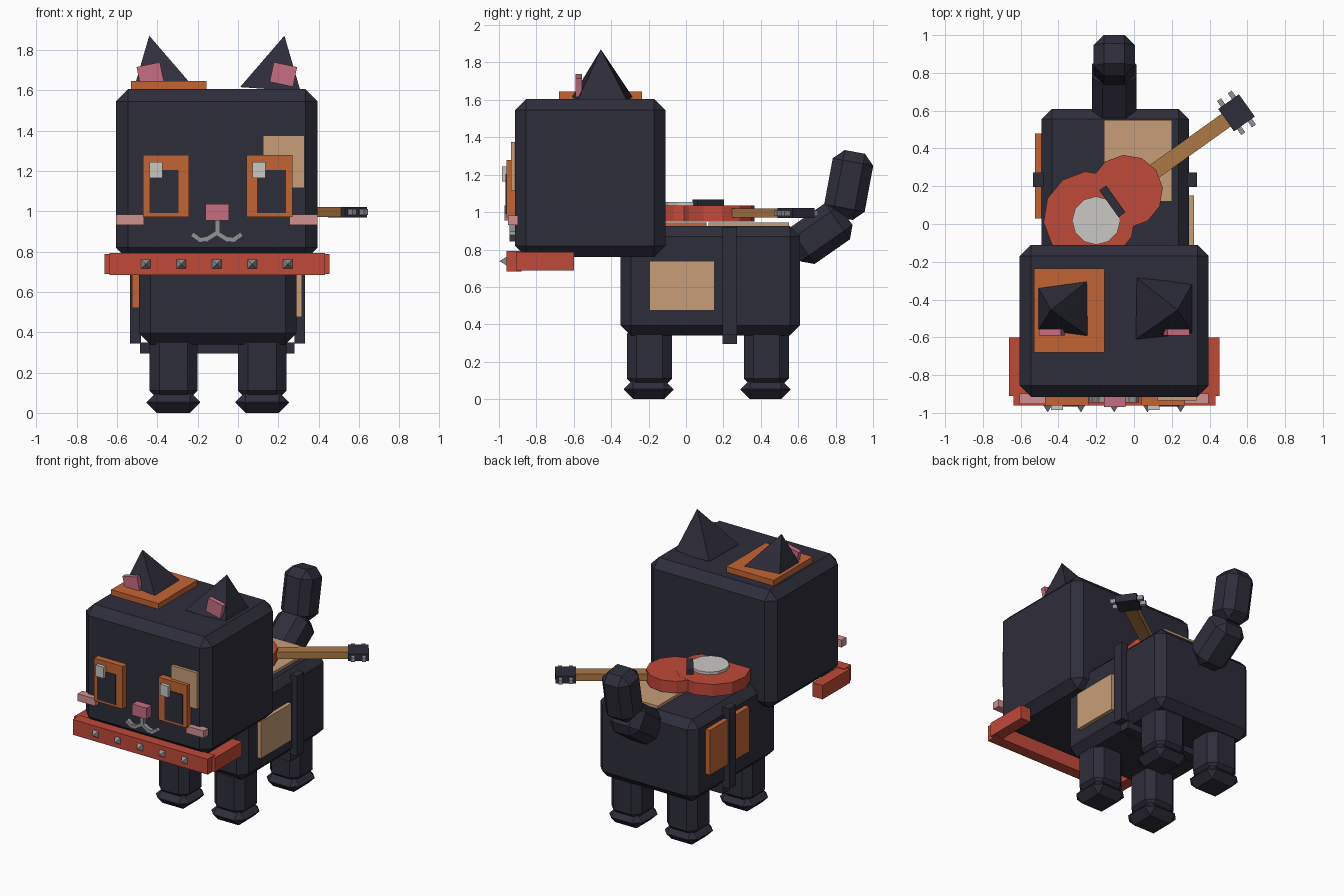
import bpy, bmesh, math
from mathutils import Matrix, Vector, Euler

if "Cube" in bpy.data.objects:
    bpy.data.objects.remove(bpy.data.objects["Cube"])

def mat(name, r, g, b):
    m = bpy.data.materials.new(name)
    m.diffuse_color = (r, g, b, 1)
    m.use_nodes = True
    m.node_tree.nodes["Principled BSDF"].inputs["Base Color"].default_value = m.diffuse_color
    return m

FUR = mat("dark_fur", 0.027, 0.026, 0.043)
ORANGE = mat("orange", 0.55, 0.13, 0.034)
RED = mat("red", 0.53, 0.067, 0.042)
TAN = mat("tan", 0.58, 0.34, 0.19)
PINK = mat("pink", 0.57, 0.155, 0.22)
BLUSH = mat("light_pink", 0.64, 0.28, 0.28)
WHITE = mat("off_white", 0.60, 0.58, 0.55)
METAL = mat("grey_metal", 0.28, 0.29, 0.31)
WOOD = mat("neck_wood", 0.43, 0.19, 0.06)
CX = -0.105  # mirror plane of the animal

def finish(name, bm, m):
    bmesh.ops.recalc_face_normals(bm, faces=bm.faces)
    me = bpy.data.meshes.new(name)
    bm.to_mesh(me)
    bm.free()
    me.materials.append(m)
    ob = bpy.data.objects.new(name, me)
    bpy.context.collection.objects.link(ob)
    return ob

def box(name, c, s, m, bevel=0, rot=(0, 0, 0)):
    """Box from centre, size, optional chamfer and rotation in degrees."""
    bm = bmesh.new()
    bmesh.ops.create_cube(bm, size=1)
    bmesh.ops.scale(bm, vec=s, verts=bm.verts)
    if bevel:
        bmesh.ops.bevel(bm, geom=bm.edges[:], offset=bevel, segments=1, affect='EDGES')
    e = Euler([math.radians(a) for a in rot])
    bm.transform(Matrix.Translation(c) @ e.to_matrix().to_4x4())
    return finish(name, bm, m)

def span(name, x, y, z, m, bevel=0):
    """Box from its three ranges."""
    r = (x, y, z)
    return box(name, [(a + b) / 2 for a, b in r], [b - a for a, b in r], m, bevel)

def disc(name, x, y, z0, z1, r, n, m, turn=0):
    bm = bmesh.new()
    bmesh.ops.create_cone(bm, cap_ends=True, segments=n, radius1=r, radius2=r, depth=z1 - z0)
    bm.transform(Matrix.Translation((x, y, (z0 + z1) / 2)) @ Matrix.Rotation(math.radians(turn), 4, 'Z'))
    return finish(name, bm, m)

def pyramid(name, base, apex, m):
    bm = bmesh.new()
    b = [bm.verts.new(p) for p in base]
    t = bm.verts.new(apex)
    bm.faces.new(b)
    for i in range(4):
        bm.faces.new((b[i], b[(i + 1) % 4], t))
    return finish(name, bm, m)

# Head and body
span("head", (-0.605, 0.395), (-0.915, -0.11), (0.76, 1.605), FUR, 0.06)
span("body", (-0.49, 0.29), (-0.35, 0.61), (0.34, 0.925), FUR, 0.055)

# Legs and paws
for i, x in enumerate((-0.32, 0.12)):
    for j, y in enumerate((-0.195, 0.43)):
        tag = ("left", "right")[i] + ("_front", "_back")[j]
        box(tag + "_leg", (x, y, 0.23), (0.24, 0.24, 0.34), FUR, 0.05)
        box(tag + "_paw", (x, y - 0.005, 0.052), (0.265, 0.265, 0.104), FUR, 0.05)

# Tail
box("tail_base", (CX, 0.715, 0.885), (0.235, 0.235, 0.34), FUR, 0.055, (-55, 0, 0))
box("tail_tip", (CX, 0.87, 1.145), (0.22, 0.22, 0.36), FUR, 0.055, (-10.5, 0, 0))

# Ears, inner ears, cheeks, collar sides: mirrored about the head centre
for s, side in ((-1, "left"), (1, "right")):
    base = [(CX + s * dx, y, z) for dx, y, z in
            ((0.12, -0.285, 1.615), (0.415, -0.315, 1.595), (0.415, -0.58, 1.595), (0.115, -0.61, 1.615))]
    pyramid(side + "_ear", base, (CX + s * 0.335, -0.455, 1.87), FUR)
    box(side + "_inner_ear", (CX + s * 0.33, -0.573, 1.678), (0.118, 0.035, 0.10), PINK, 0, (0, s * 12, 0))
    box(side + "_cheek", (CX + s * 0.43, -0.925, 0.957), (0.14, 0.055, 0.052), BLUSH)
    box(side + "_collar_side", (CX + s * 0.518, -0.755, 0.738), (0.08, 0.31, 0.10), RED)
    # Mouth curve halves
    box(side + "_mouth_inner", (CX + s * 0.032, -0.925, 0.872), (0.066, 0.04, 0.024), METAL, 0, (0, s * 32, 0))
    box(side + "_mouth_mid", (CX + s * 0.072, -0.925, 0.859), (0.04, 0.04, 0.024), METAL, 0, (0, s * 10, 0))
    box(side + "_mouth_outer", (CX + s * 0.103, -0.925, 0.872), (0.05, 0.04, 0.024), METAL, 0, (0, -s * 35, 0))
box("mouth_stem", (CX + 0.003, -0.925, 0.92), (0.025, 0.04, 0.075), METAL)
span("nose", (-0.16, -0.045), (-0.97, -0.90), (0.955, 1.035), PINK)

# Eyes
for side, x in (("left", -0.47), ("right", 0.041)):
    span(side + "_eye", (x, x + 0.228), (-0.96, -0.90), (0.972, 1.278), ORANGE)
    px = x + (0.03 if side == "left" else 0.052)
    span(side + "_pupil", (px, px + 0.145), (-0.966, -0.959), (0.99, 1.205), FUR)
    gx = x + 0.03
    span(side + "_eye_glint", (gx, gx + 0.065), (-0.985, -0.955), (1.165, 1.245), WHITE)

# Coat patches
span("face_patch", (0.125, 0.33), (-0.935, -0.90), (1.115, 1.375), TAN)
span("head_top_patch", (-0.53, -0.155), (-0.68, -0.235), (1.59, 1.645), ORANGE)
span("back_patch", (-0.16, 0.20), (0.12, 0.55), (0.90, 0.945), TAN)
span("shoulder_patch", (-0.40, -0.08), (-0.20, 0.11), (0.90, 0.945), ORANGE)
span("right_side_patch", (0.27, 0.318), (-0.195, 0.152), (0.475, 0.74), TAN)
span("left_side_patch", (-0.525, -0.47), (0.03, 0.48), (0.52, 0.84), ORANGE)

# Strap round the belly
span("left_strap", (-0.535, -0.48), (0.195, 0.272), (0.345, 0.92), FUR)
span("right_strap", (0.28, 0.333), (0.195, 0.272), (0.345, 0.92), FUR)
span("belly_strap", (-0.485, 0.28), (0.195, 0.272), (0.295, 0.35), FUR)

# Collar front with studs
span("collar_front", (-0.638, 0.432), (-0.96, -0.88), (0.683, 0.793), RED)
for i in range(5):
    x, z, h = CX + (i - 2) * 0.176, 0.738, 0.024
    pyramid("collar_stud_%d" % (i + 1),
            [(x - h, -0.958, z - h), (x + h, -0.958, z - h), (x + h, -0.958, z + h), (x - h, -0.958, z + h)],
            (x, -0.997, z), METAL)

# Guitar lying on the back, laid out along one slanted axis
ANG = 35.5
O = Vector((-0.235, 0.034, 0))
U = Vector((math.cos(math.radians(ANG)), math.sin(math.radians(ANG)), 0))
V = Vector((-U.y, U.x, 0))

def on_axis(u, v, z):
    return O + U * u + V * v + Vector((0, 0, z))

disc("guitar_lower_body", O.x, O.y, 0.95, 1.036, 0.245, 12, RED, ANG)
p = on_axis(0.24, 0, 0)
disc("guitar_upper_body", p.x, p.y, 0.951, 1.035, 0.193, 12, RED, ANG)
disc("guitar_sound_disc", -0.2, 0.018, 1.03, 1.055, 0.128, 12, WHITE)
box("guitar_bridge", on_axis(0.148, 0, 1.045), (0.045, 0.175, 0.045), FUR, 0, (0, 0, ANG))
box("guitar_neck", on_axis(0.63, 0, 0.995), (0.52, 0.083, 0.05), WOOD, 0, (0, 0, ANG))
box("guitar_headstock", on_axis(0.955, 0, 0.995), (0.135, 0.145, 0.052), FUR, 0, (0, 0, ANG))
for i, du in enumerate((-0.035, 0.035)):
    for j, v in enumerate((-0.088, 0.088)):
        box("tuning_peg_%d" % (i * 2 + j + 1), on_axis(0.955 + du, v, 0.995),
            (0.026, 0.045, 0.03), METAL, 0, (0, 0, ANG))
